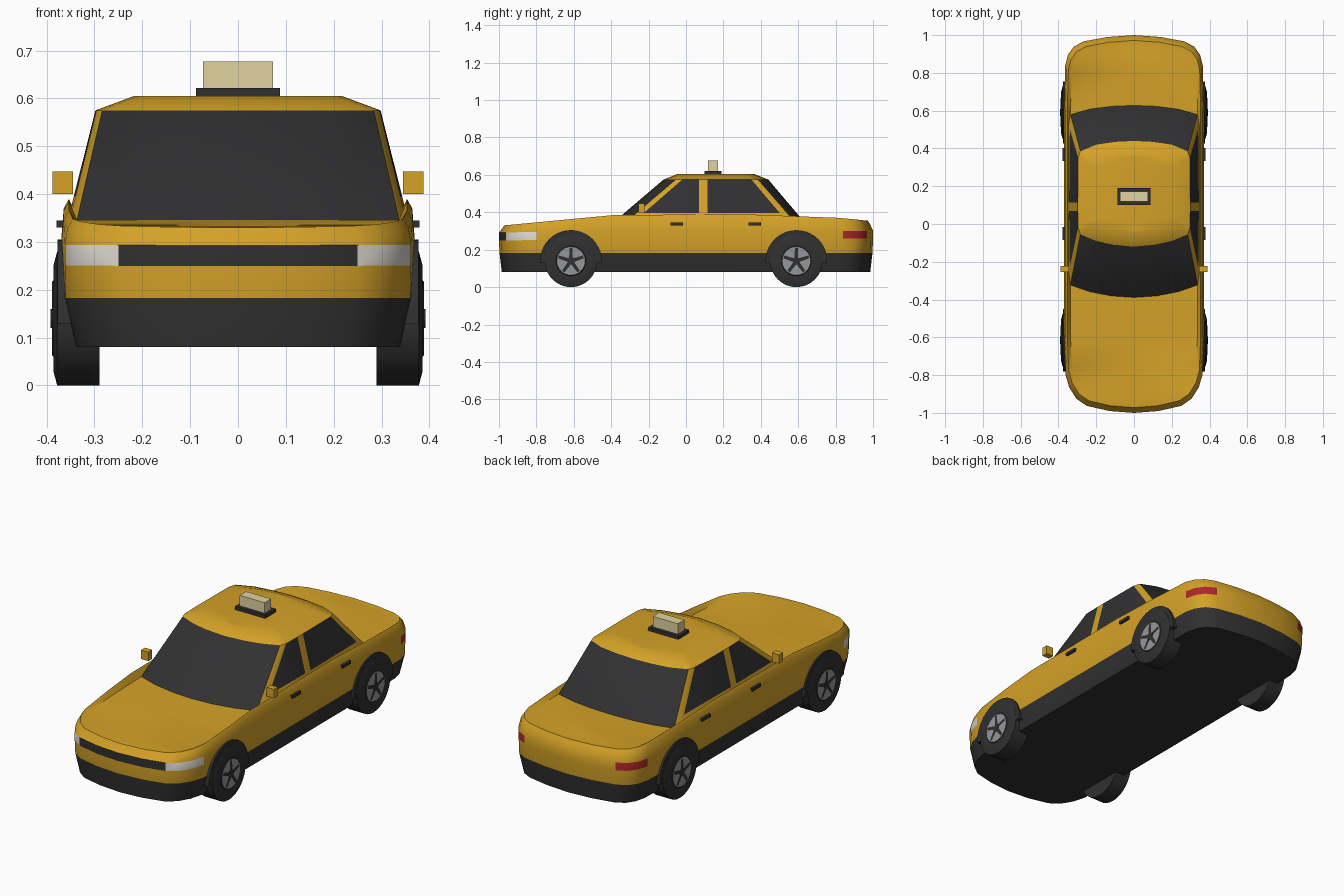
import bpy, bmesh, math
from mathutils import Vector

cube = bpy.data.objects.get("Cube")
if cube:
    bpy.data.objects.remove(cube, do_unlink=True)


def material(name, color):
    m = bpy.data.materials.new(name)
    m.use_nodes = True
    m.diffuse_color = (*color, 1)
    m.node_tree.nodes["Principled BSDF"].inputs["Base Color"].default_value = (*color, 1)
    return m


PAINT = material("yellow paint", (0.66, 0.36, 0.02))
TRIM = material("black trim", (0.03, 0.03, 0.03))
GLASS = material("dark glass", (0.03, 0.03, 0.032))
LAMP = material("headlight white", (0.72, 0.70, 0.62))
RED = material("taillight red", (0.40, 0.02, 0.02))
METAL = material("wheel grey", (0.30, 0.31, 0.33))
CREAM = material("sign cream", (0.75, 0.65, 0.35))


def finish(name, bm, mats, mirror=True, smooth=30):
    """Turn a bmesh into an object, mirrored to the other side of the car."""
    bmesh.ops.remove_doubles(bm, verts=bm.verts, dist=0.0004)
    bmesh.ops.recalc_face_normals(bm, faces=bm.faces)
    me = bpy.data.meshes.new(name)
    bm.to_mesh(me)
    bm.free()
    for m in mats:
        me.materials.append(m)
    ob = bpy.data.objects.new(name, me)
    bpy.context.collection.objects.link(ob)
    bpy.ops.object.select_all(action="DESELECT")
    ob.select_set(True)
    bpy.context.view_layer.objects.active = ob
    bpy.ops.object.shade_smooth_by_angle(angle=math.radians(smooth))
    if mirror:
        mod = ob.modifiers.new("Mirror", "MIRROR")
        mod.merge_threshold = 0.001
    return ob


def loft(bm, rings, rule):
    """Bridge open rings; rule(level, segment) picks the material."""
    rows = [[bm.verts.new(p) for p in r] for r in rings]
    for k in range(len(rows) - 1):
        for i in range(len(rows[k]) - 1):
            f = bm.faces.new((rows[k][i], rows[k][i + 1], rows[k + 1][i + 1], rows[k + 1][i]))
            f.material_index = rule(k, i)


def box(name, lo, hi, mat, mirror=True):
    bm = bmesh.new()
    bmesh.ops.create_cube(bm, size=1)
    for v in bm.verts:
        v.co = Vector([(a + b) / 2 + c * (b - a) for a, b, c in zip(lo, hi, v.co)])
    return finish(name, bm, [mat], mirror)


def graph(points):
    """Piecewise linear function through the points."""
    def f(t):
        for (a, u), (b, v) in zip(points, points[1:]):
            if t <= b:
                return u + (v - u) * max(0, t - a) / (b - a)
        return points[-1][1]
    return f


# Lower body: half plan outline lofted through several heights
outline = [(0, -1), (.13, -.99), (.25, -.963), (.305, -.925), (.343, -.865), (.362, -.8),
           (.37, -.6), (.37, -.4), (.37, -.1), (.37, .3), (.37, .6), (.364, .84),
           (.35, .895), (.318, .94), (.265, .967), (.14, .99), (0, 1)]
shoulder = graph([(-1, .33), (-.4, .385), (.3, .39), (.85, .37), (1, .355)])
deck = graph([(-1, .332), (-.4, .346), (.6, .352), (.9, .36), (1, .354)])


def ring(sx, sy, height):
    return [(x * sx, y * sy, height(y)) for x, y in outline]


levels = [
    ring(0, .985, lambda y: .08),
    ring(.93, .985, lambda y: .08),
    ring(.995, .997, lambda y: .183),
    ring(1, 1, lambda y: .255 + .005 * y),
    ring(1, 1, lambda y: .297 + .004 * y),
    ring(.985, .985, lambda y: shoulder(y) - .02),
    ring(.955, .972, shoulder),
    ring(.91, .955, deck),
    ring(0, .955, deck),
]


def body_rule(k, i):
    if k < 2:
        return 1
    ya, yb = outline[i][1], outline[i + 1][1]
    if k == 3:
        if i < 2:
            return 1
        if yb <= -.8:
            return 2
        if ya >= .84 and yb < .97:
            return 3
    return 0


bm = bmesh.new()
loft(bm, levels, body_rule)
finish("car_body", bm, [PAINT, TRIM, LAMP, RED])

# Cabin: base point and roof-edge point for each station, front to back
stations = [((0, -.39), (0, -.12)), ((.12, -.382), (.11, -.11)), ((.235, -.36), (.2, -.09)),
            ((.337, -.325), (.284, -.055)), ((.352, -.285), (.296, -.02)),
            ((.356, .07), (.298, .07)), ((.356, .115), (.298, .115)),
            ((.352, .545), (.296, .35)), ((.338, .585), (.284, .385)),
            ((.235, .615), (.2, .42)), ((.12, .63), (.1, .435)), ((0, .635), (0, .44))]


def cabin_ring(z):
    t = (z - .345) / .23
    return [(a[0] + (b[0] - a[0]) * t, a[1] + (b[1] - a[1]) * t, z) for a, b in stations]


def roof_ring(sx, sy, z):
    return [(b[0] * sx, .16 + (b[1] - .16) * sy, z) for a, b in stations]


def cabin_rule(k, i):
    screen = i < 3 or i > 7
    if k < 2 and screen:
        return 1
    return 1 if k == 1 and i in (4, 6) else 0


bm = bmesh.new()
loft(bm, [cabin_ring(.335), cabin_ring(.395), cabin_ring(.575),
          roof_ring(.73, .73, .605), roof_ring(0, .73, .605)], cabin_rule)
finish("cabin", bm, [PAINT, GLASS])

# Roof sign
box("sign_base", (-.088, .1, .6), (.088, .19, .622), TRIM, False)
box("sign_box", (-.073, .118, .622), (.073, .172, .677), CREAM, False)

# Door mirrors and handles
box("door_mirror", (.345, -.255, .4), (.388, -.222, .447), PAINT)
for label, y in (("front", -.05), ("rear", .368)):
    box(label + "_door_handle", (.355, y - .034, .33), (.379, y + .034, .345), TRIM)


# Wheels
def lathe(bm, y, z, profile, rule, count=32):
    rings = [[(x, y + r * math.sin(a), z + r * math.cos(a))
              for a in (math.tau * j / count for j in range(count + 1))] for r, x in profile]
    loft(bm, rings, rule)


HUB = .14
for label, y in (("front", -.615), ("rear", .59)):
    # Tyre with a raised grey rim face
    bm = bmesh.new()
    lathe(bm, y, HUB, [(0, .29), (.14, .29), (.14, .378), (.11, .386), (.08, .386),
                       (.076, .389), (0, .389)], lambda k, i: 1 if k > 4 else 0)
    finish(label + "_wheel", bm, [TRIM, METAL])

    # Five dark spokes and a hub cap
    bm = bmesh.new()
    lathe(bm, y, HUB, [(.02, .385), (.02, .392), (0, .392)], lambda k, i: 0, 10)
    for s in range(5):
        a = math.tau * s / 5
        out, side = Vector((0, math.sin(a), math.cos(a))), Vector((0, math.cos(a), -math.sin(a)))
        hub = Vector((.391, y, HUB))
        bm.faces.new([bm.verts.new(hub + out * r + side * w)
                      for r, w in ((.01, -.010), (.07, -.008), (.07, .008), (.01, .010))])
    finish(label + "_spokes", bm, [TRIM])

    # Dark wheel arch plate
    bm = bmesh.new()
    arc = [(y + .165 * math.cos(a), HUB + .165 * math.sin(a))
           for a in (math.pi * j / 20 for j in range(21))]
    arc = [(y + .165, HUB - .01)] + arc + [(y - .165, HUB - .01)]
    face = bm.faces.new([bm.verts.new((.34, py, pz)) for py, pz in arc])
    ext = bmesh.ops.extrude_face_region(bm, geom=[face])["geom"]
    bmesh.ops.translate(bm, vec=(.037, 0, 0),
                        verts=[v for v in ext if isinstance(v, bmesh.types.BMVert)])
    finish(label + "_wheel_arch", bm, [TRIM])
